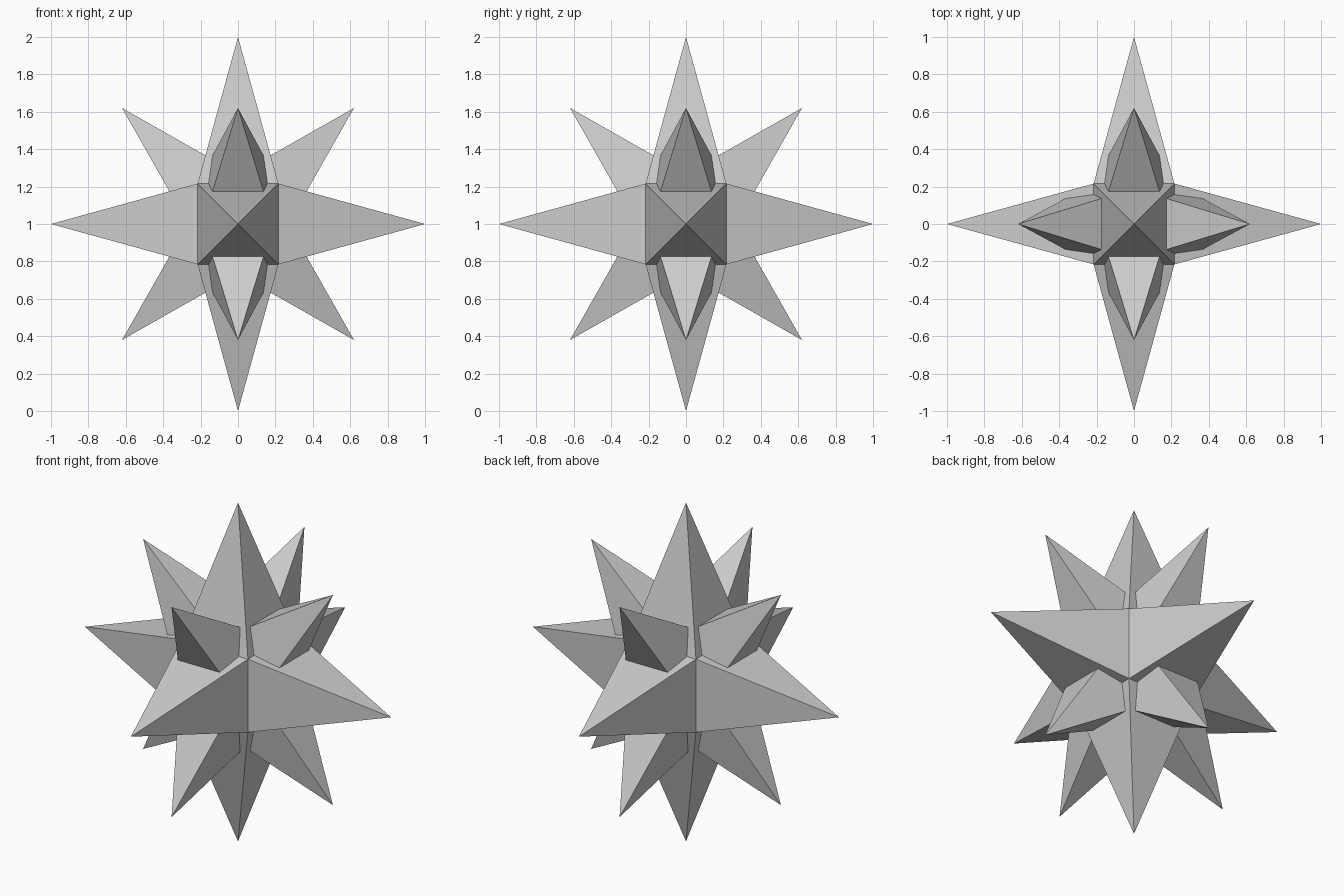
import bpy, bmesh, math
from mathutils import Matrix, Vector

if "Cube" in bpy.data.objects:
    bpy.data.objects.remove(bpy.data.objects["Cube"])

CENTRE = Vector((0, 0, 1))
CORE = 0.216           # half width of the core cube
TIP = 1.0              # reach of the six axial spikes
DIAG_TIP = 0.877       # reach of the eight diagonal spikes
DIAG_BASE = 0.25       # hidden base distance of a diagonal spike
SLOPE = CORE / (TIP - CORE)


def finish(name, bm, matrix=Matrix()):
    bmesh.ops.transform(bm, matrix=Matrix.Translation(CENTRE) @ matrix, verts=bm.verts)
    bmesh.ops.recalc_face_normals(bm, faces=bm.faces)
    mesh = bpy.data.meshes.new(name)
    bm.to_mesh(mesh)
    bm.free()
    obj = bpy.data.objects.new(name, mesh)
    bpy.context.collection.objects.link(obj)


# Six axial spikes: a cube whose face centres are pulled outward
bm = bmesh.new()
bmesh.ops.create_cube(bm, size=CORE * 2)
poked = bmesh.ops.poke(bm, faces=bm.faces[:])
for v in poked["verts"]:
    v.co = v.co.normalized() * TIP
finish("axial_spikes", bm)


# Eight diagonal spikes: square pyramids leaning at 45 degrees
def diagonal_spike(name, axis, degrees):
    bm = bmesh.new()
    w = SLOPE * (DIAG_TIP - DIAG_BASE)
    base = [bm.verts.new((x * w, y * w, DIAG_BASE))
            for x, y in ((-1, -1), (1, -1), (1, 1), (-1, 1))]
    tip = bm.verts.new((0, 0, DIAG_TIP))
    bm.faces.new(base[::-1])
    for i in range(4):
        bm.faces.new((base[i], base[(i + 1) % 4], tip))
    finish(name, bm, Matrix.Rotation(math.radians(degrees), 4, axis))


for axis in "XY":
    for n, angle in enumerate((45, 135, 225, 315), 1):
        diagonal_spike(f"diagonal_spike_{axis.lower()}_{n}", axis, angle)
